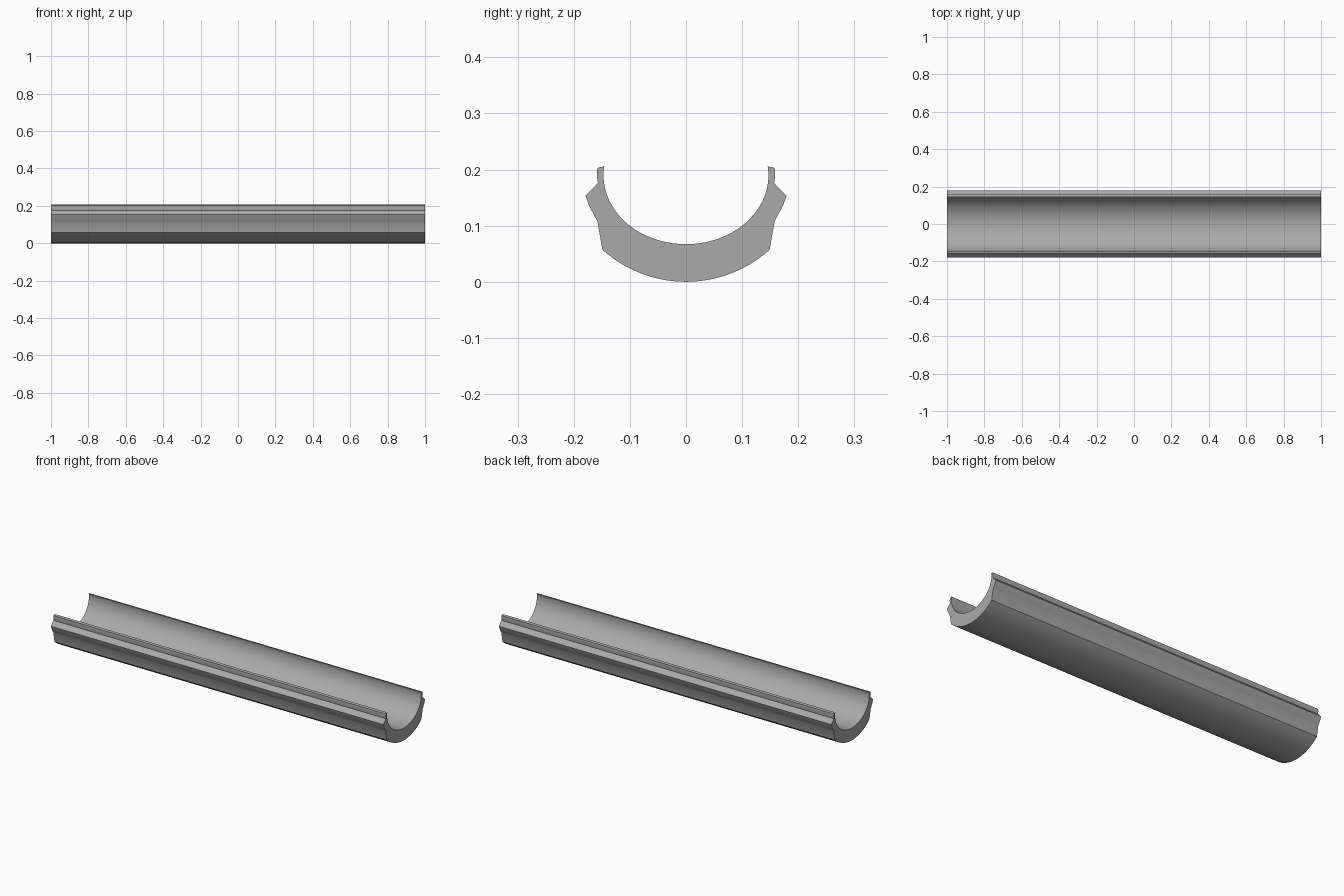
import bpy, bmesh, math

if "Cube" in bpy.data.objects:
    bpy.data.objects.remove(bpy.data.objects["Cube"])

grey = bpy.data.materials.new("mid_grey")
grey.diffuse_color = (0.40, 0.40, 0.40, 1)
grey.use_nodes = True
grey.node_tree.nodes["Principled BSDF"].inputs["Base Color"].default_value = grey.diffuse_color

HALF_LENGTH = 1.0
ARC_STEPS = 20

# Right half of the cross-section (y, z), from the underside centre to the trough centre
half = []

# Rounded underside
R = 0.223
a_max = math.asin(0.149 / R)
for i in range(ARC_STEPS + 1):
    a = a_max * i / ARC_STEPS
    half.append((R * math.sin(a), R - R * math.cos(a)))

# Side wall, flared rib, notch and lip
half += [(0.158, 0.108), (0.165, 0.121), (0.173, 0.136), (0.179, 0.153),
         (0.157, 0.176), (0.159, 0.189), (0.158, 0.203), (0.145, 0.206)]

# Elliptical trough inside
a_top = math.radians(6)
for i in range(ARC_STEPS + 1):
    a = a_top + (-math.pi / 2 - a_top) * i / ARC_STEPS
    half.append((0.147 * math.cos(a), 0.19 + 0.123 * math.sin(a)))
half[-1] = (0.0, 0.067)

# Mirror the half profile into a closed outline
outline = half + [(-y, z) for y, z in reversed(half[1:-1])]

# Extrude the outline along x
bm = bmesh.new()
ring = [bm.verts.new((-HALF_LENGTH, y, z)) for y, z in outline]
cap = bm.faces.new(ring)
ext = bmesh.ops.extrude_face_region(bm, geom=[cap], use_keep_orig=True)
bmesh.ops.translate(bm, vec=(2 * HALF_LENGTH, 0, 0),
                    verts=[g for g in ext["geom"] if isinstance(g, bmesh.types.BMVert)])
bmesh.ops.recalc_face_normals(bm, faces=bm.faces)

mesh = bpy.data.meshes.new("trough_channel")
bm.to_mesh(mesh)
bm.free()
mesh.materials.append(grey)
channel = bpy.data.objects.new("trough_channel", mesh)
bpy.context.collection.objects.link(channel)

# Smooth the arcs, keep the ribs crisp
bpy.context.view_layer.objects.active = channel
channel.select_set(True)
bpy.ops.object.shade_smooth_by_angle(angle=math.radians(20))
